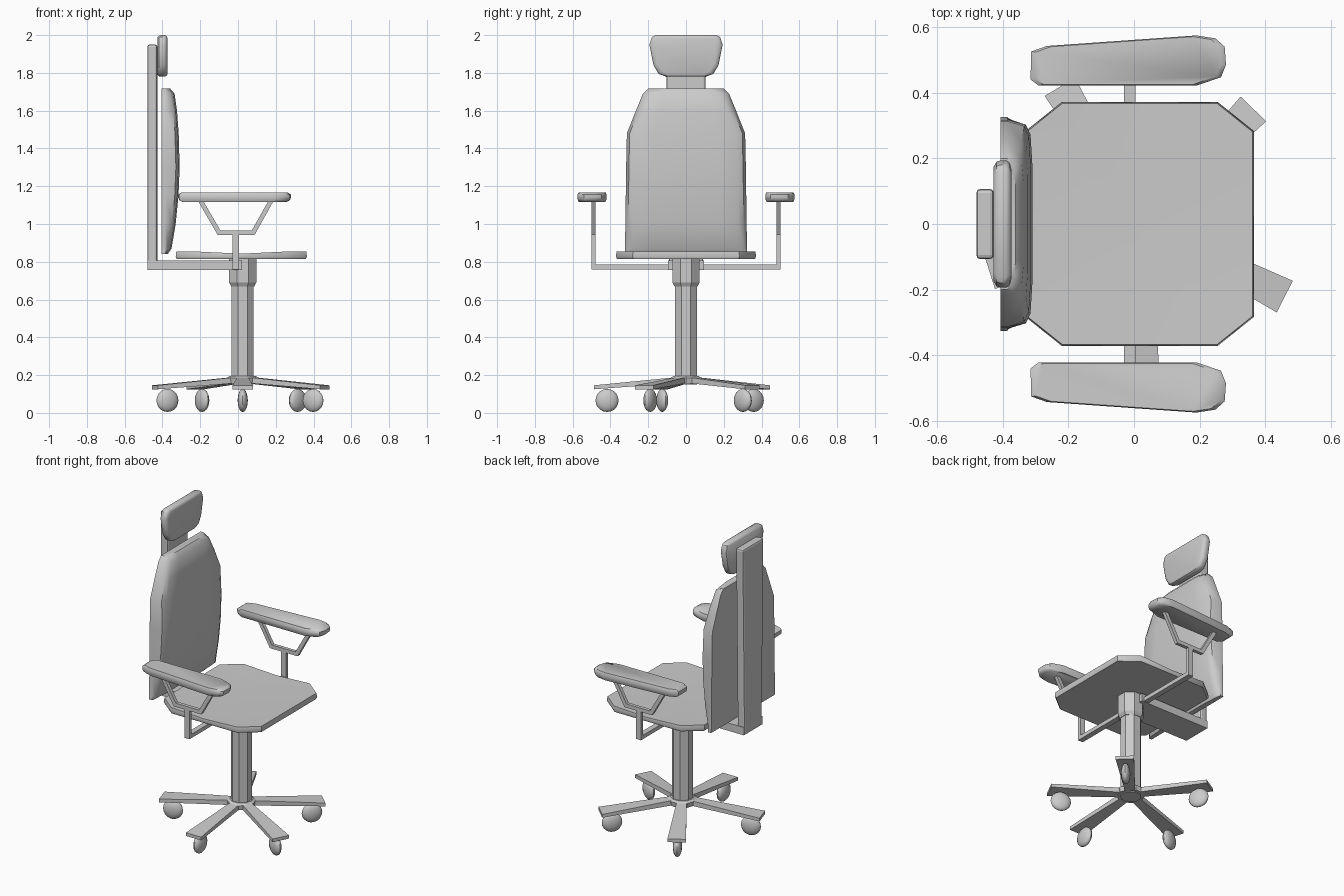
import bpy, bmesh
from math import radians, sin, cos
from mathutils import Vector, Matrix

if "Cube" in bpy.data.objects:
    bpy.data.objects.remove(bpy.data.objects["Cube"])

CX = 0.025  # column centre


def finish(name, bm, bevel=0, segs=2, smooth=False):
    bmesh.ops.recalc_face_normals(bm, faces=bm.faces)
    me = bpy.data.meshes.new(name)
    bm.to_mesh(me)
    bm.free()
    ob = bpy.data.objects.new(name, me)
    bpy.context.collection.objects.link(ob)
    if bevel:
        m = ob.modifiers.new("bevel", 'BEVEL')
        m.width, m.segments, m.limit_method = bevel, segs, 'ANGLE'
        m.angle_limit = radians(50)
    if smooth:
        bpy.ops.object.select_all(action='DESELECT')
        ob.select_set(True)
        bpy.context.view_layer.objects.active = ob
        bpy.ops.object.shade_smooth_by_angle(angle=radians(40))
    return ob


def loft(name, rings, **kw):
    """Bridge equal-length rings of points and cap both ends."""
    bm = bmesh.new()
    vs = [[bm.verts.new(p) for p in r] for r in rings]
    n = len(rings[0])
    for a, b in zip(vs, vs[1:]):
        for i in range(n):
            j = (i + 1) % n
            bm.faces.new((a[i], a[j], b[j], b[i]))
    bm.faces.new(vs[0])
    bm.faces.new(vs[-1])
    return finish(name, bm, **kw)


def box(name, x0, x1, y0, y1, z0, z1, **kw):
    rings = [[(x0, y0, z), (x1, y0, z), (x1, y1, z), (x0, y1, z)] for z in (z0, z1)]
    return loft(name, rings, **kw)


def lathe(name, profile, n, turn=0):
    a = [radians(turn + 360 * i / n) for i in range(n)]
    return loft(name, [[(CX + r * cos(t), r * sin(t), z) for t in a] for r, z in profile])


# Column, collar and hub
lathe("column", [(0.063, 0.15), (0.063, 0.69)], 8, 22.5)
lathe("collar", [(0.066, 0.67), (0.078, 0.69), (0.078, 0.815)], 8, 22.5)
lathe("base_hub", [(0.08, 0.155), (0.085, 0.185), (0.07, 0.195)], 10)

# Five base arms with casters
for i, ang in enumerate((-27, 46, 121, 197.5, 270)):
    place = Matrix.Translation((CX, 0, 0)) @ Matrix.Rotation(radians(ang), 4, 'Z')
    rings = [[place @ Vector(p) for p in ((r, -w, z0), (r, w, z0), (r, w, z1), (r, -w, z1))]
             for r, w, z0, z1 in ((0.04, 0.028, 0.158, 0.19), (0.487, 0.054, 0.125, 0.146))]
    loft(f"base_arm_{i+1}", rings)
    bm = bmesh.new()
    bmesh.ops.create_uvsphere(bm, u_segments=16, v_segments=10, radius=1)
    bm.transform(place @ Matrix.Translation((0.418, 0, 0.066)) @ Matrix.Diagonal((0.061, 0.027, 0.061, 1)))
    finish(f"caster_{i+1}", bm, smooth=True)

# Seat: octagon with a slightly dished top
outline = [(0.365, -0.283), (0.365, 0.283), (0.255, 0.371), (0.02, 0.371), (-0.22, 0.371),
           (-0.33, 0.283), (-0.33, -0.283), (-0.22, -0.371), (0.02, -0.371), (0.255, -0.371)]
bm = bmesh.new()
lo = [bm.verts.new((x * 0.985, y * 0.985, 0.816)) for x, y in outline]
mid = [bm.verts.new((x, y, 0.828)) for x, y in outline]
hi = [bm.verts.new((x * 0.99, y * 0.99, 0.843 if x == 0.02 else 0.854)) for x, y in outline]
top = bm.verts.new((0.02, 0, 0.838))
bm.faces.new(lo)
for i in range(10):
    j = (i + 1) % 10
    bm.faces.new((lo[i], lo[j], mid[j], mid[i]))
    bm.faces.new((mid[i], mid[j], hi[j], hi[i]))
    bm.faces.new((hi[i], hi[j], top))
finish("seat", bm, smooth=True)

# Bar under the seat and upright post
box("under_seat_bar", -0.478, 0.02, -0.095, 0.095, 0.757, 0.807)
loft("back_post", [[(-0.48, -w, z), (-0.427, -w, z), (-0.427, w, z), (-0.48, w, z)]
                   for w, z in ((0.09, 0.757), (0.107, 1.95))], bevel=0.012)

# Backrest: padded cross-sections stacked upward (z, half width, front x)
rings = []
for z, w, f in ((0.84, 0.325, -0.372), (0.87, 0.323, -0.352), (1.0, 0.321, -0.33), (1.15, 0.319, -0.315),
                (1.3, 0.317, -0.309), (1.48, 0.313, -0.314), (1.6, 0.265, -0.323),
                (1.69, 0.228, -0.336), (1.718, 0.2, -0.36)):
    half = [(-0.406, w), (-0.385, w), (f - 0.02, w - 0.015), (f - 0.006, w - 0.045), (f, w * 0.55)]
    half[2] = (max(half[2][0], -0.38), half[2][1])
    rings.append([(x, y, z) for x, y in half] + [(x, -y, z) for x, y in reversed(half)])
loft("backrest", rings, smooth=True)

# Headrest
head = [(0.16, 2.0), (0.18, 1.99), (0.194, 1.95), (0.172, 1.84), (0.145, 1.795), (0.105, 1.78)]
head = head + [(-y, z) for y, z in reversed(head)]
rings = [[(x, y * s, 1.89 + (z - 1.89) * s) for y, z in head]
         for x, s in ((-0.427, 0.9), (-0.418, 0.98), (-0.405, 1), (-0.388, 1), (-0.378, 0.96), (-0.373, 0.86))]
loft("headrest", rings, smooth=True)

# Armrests, mirrored left and right
pad = [(-0.315, 0.44), (-0.29, 0.421), (0.19, 0.421), (0.265, 0.447), (0.28, 0.485), (0.276, 0.54),
       (0.248, 0.565), (0.19, 0.574), (-0.265, 0.542), (-0.313, 0.525)]
bracket = [(-0.21, 1.12), (-0.108, 0.942), (0.088, 0.942), (0.187, 1.12),
           (0.16, 1.12), (0.073, 0.966), (-0.093, 0.966), (-0.183, 1.12)]
for side, s in (("left", 1), ("right", -1)):
    px, py = -0.02, 0.498
    rings = [[(px + (x - px) * k, s * (py + (y - py) * k), z) for x, y in pad]
             for z, k in ((1.117, 0.93), (1.127, 0.985), (1.14, 1), (1.156, 1), (1.166, 0.95))]
    loft(f"armrest_pad_{side}", rings, smooth=True)
    loft(f"armrest_bracket_{side}", [[(x, s * y, z) for x, z in bracket] for y in (0.478, 0.5)])
    box(f"armrest_upright_{side}", -0.03, 0.005, s * 0.478, s * 0.5, 0.76, 0.945)
    box(f"armrest_crossbar_{side}", -0.03, 0.005, s * 0.05, s * 0.48, 0.76, 0.785)
